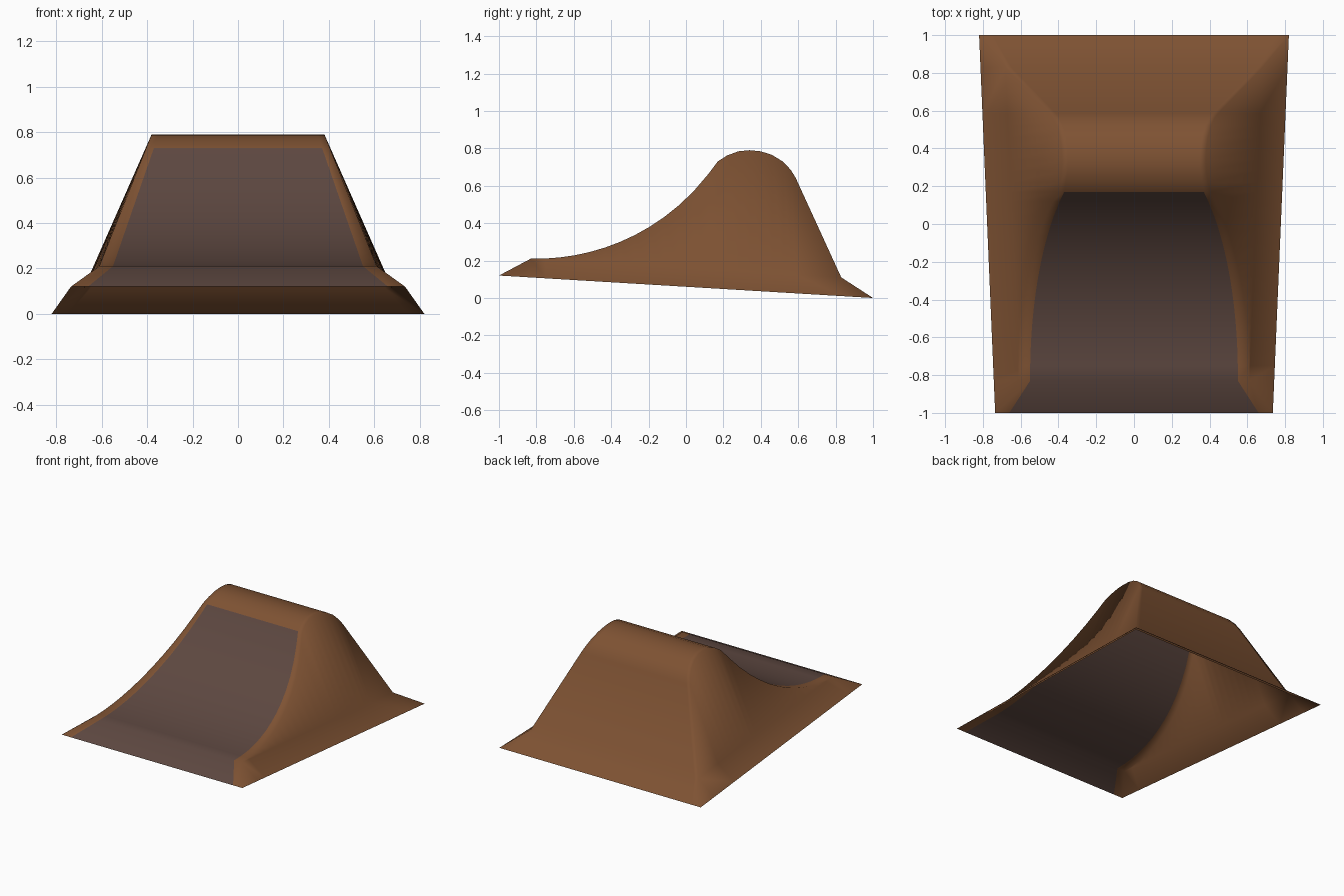
import bpy, bmesh, math

if "Cube" in bpy.data.objects:
    bpy.data.objects.remove(bpy.data.objects["Cube"])

# Side profile (y, z): front lip, concave ramp arc, rounded crest, straight back
R = 1.16
arc = [(-0.83 + 0.95 * i / 12) for i in range(13)]
ramp = [(-1.0, 0.12)] + [(y, 0.21 + R - math.sqrt(R * R - max(0, y + 0.8) ** 2)) for y in arc]
ramp.append((0.17, 0.73))
crest = [(0.22, 0.762), (0.28, 0.784), (0.34, 0.79), (0.40, 0.784),
         (0.46, 0.765), (0.52, 0.728), (0.56, 0.685), (0.585, 0.645)]
profile = ramp + crest + [(0.83, 0.11), (1.0, 0.0)]
N_RAMP = len(ramp)


def half_section(y, z):
    """Points from the centre outwards: ramp edge, shoulder, foot, border."""
    border = (0.7775 + 0.0425 * y, y, 0.06 - 0.06 * y)
    if y == -1:
        return [(0.66, y, z), border, border, border]
    if y == 1:
        return [(0.75, y, z), border, border, border]
    t = (y + 0.83) / 1.66
    foot = (0.61 + 0.07 * t, y, 0.21 - 0.10 * t)
    k = 0.397 if y < 0.34 else 0.441
    shoulder = (0.38 + (0.79 - z) * k, y, z)
    if y in (-0.83, 0.83):
        shoulder = foot
    edge = (0.37 + (0.73 - z) * 0.346 if y <= 0.17 else shoulder[0] - 0.03, y, z)
    return [edge, shoulder, foot, border]


def build(name, color, keep):
    bm = bmesh.new()
    rows = []
    for y, z in profile:
        half = half_section(y, z)
        pts = [(-x, a, b) for x, a, b in reversed(half)] + half
        rows.append([bm.verts.new(p) for p in pts])
    for r in range(len(rows) - 1):
        for c in range(7):
            if keep(r, c):
                bm.faces.new((rows[r][c], rows[r][c + 1], rows[r + 1][c + 1], rows[r + 1][c]))
    bmesh.ops.remove_doubles(bm, verts=bm.verts, dist=0.0005)
    bmesh.ops.delete(bm, geom=[v for v in bm.verts if not v.link_faces], context='VERTS')
    for f in bm.faces:
        f.smooth = True
    mesh = bpy.data.meshes.new(name)
    bm.to_mesh(mesh)
    bm.free()
    mat = bpy.data.materials.new(name + "_material")
    mat.diffuse_color = color
    mat.use_nodes = True
    mat.node_tree.nodes["Principled BSDF"].inputs["Base Color"].default_value = mat.diffuse_color
    mesh.materials.append(mat)
    obj = bpy.data.objects.new(name, mesh)
    bpy.context.collection.objects.link(obj)
    return obj


def on_ramp(r, c):
    return c == 3 and r < N_RAMP - 1


# Packed riding surface
build("ramp_surface", (0.11, 0.064, 0.052, 1), on_ramp)
# Earth mound: sides, crest, back slope and skirt (open underneath)
build("dirt_mound", (0.21, 0.085, 0.033, 1), lambda r, c: not on_ramp(r, c))
